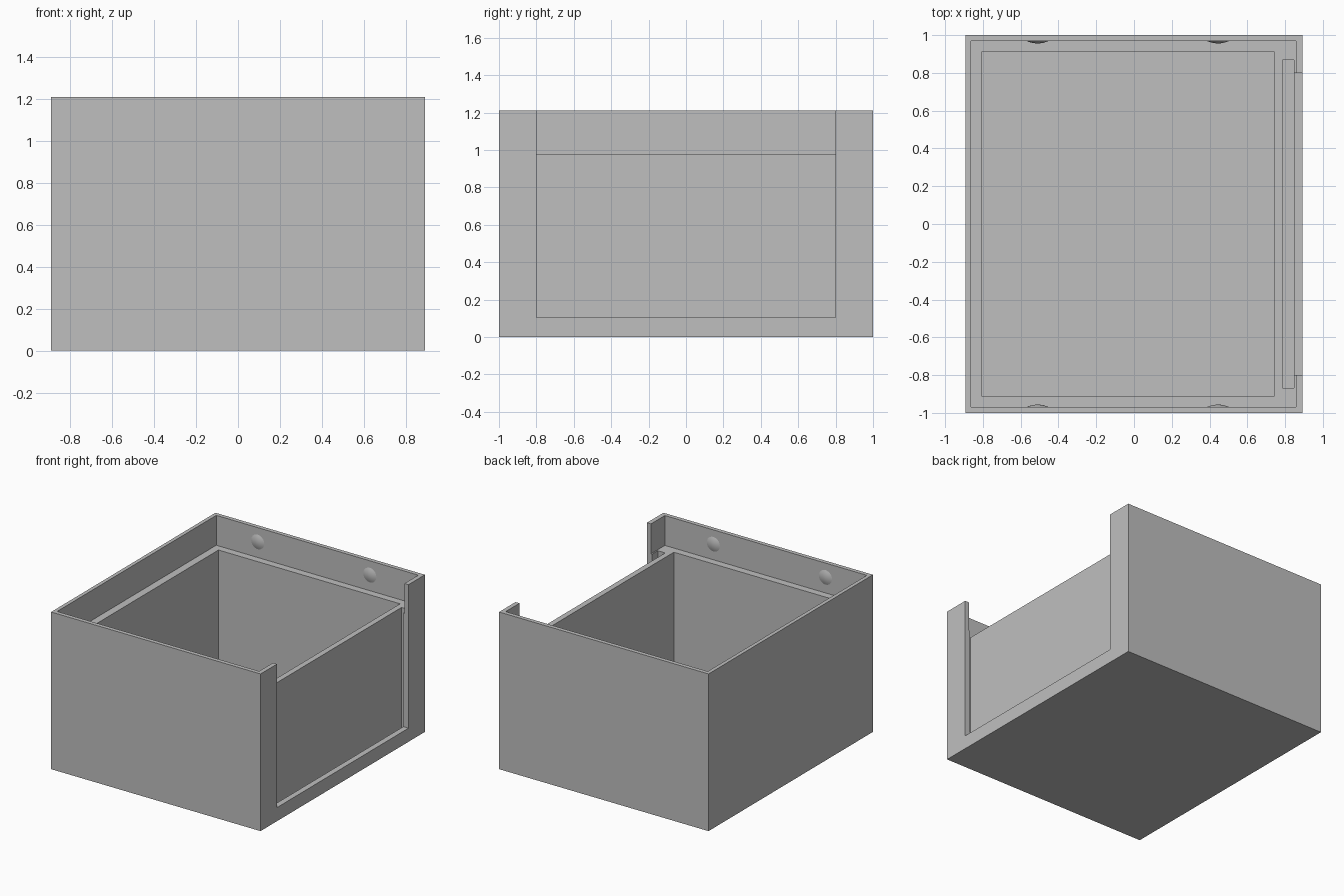
import bpy
import bmesh
from math import cos, sin, tau
from mathutils import Vector

cube = bpy.data.objects.get("Cube")
if cube:
    bpy.data.objects.remove(cube, do_unlink=True)

grey = bpy.data.materials.new("plain grey")
grey.use_nodes = True
colour = (0.52, 0.52, 0.52, 1)
grey.diffuse_color = colour
grey.node_tree.nodes["Principled BSDF"].inputs["Base Color"].default_value = colour


def add_object(name, bm):
    bmesh.ops.recalc_face_normals(bm, faces=bm.faces)
    mesh = bpy.data.meshes.new(name)
    bm.to_mesh(mesh)
    bm.free()
    mesh.materials.append(grey)
    obj = bpy.data.objects.new(name, mesh)
    bpy.context.collection.objects.link(obj)
    return obj


def box(name, low, high):
    low, high = Vector(low), Vector(high)
    bm = bmesh.new()
    bmesh.ops.create_cube(bm, size=1)
    bmesh.ops.scale(bm, vec=high - low, verts=bm.verts)
    bmesh.ops.translate(bm, vec=(low + high) / 2, verts=bm.verts)
    return add_object(name, bm)


def carve(body, name, low, high):
    cutter = box(name, low, high)
    cutter.hide_render = True
    mod = body.modifiers.new(name, "BOOLEAN")
    mod.operation = "DIFFERENCE"
    mod.solver = "EXACT"
    mod.object = cutter
    bpy.context.view_layer.objects.active = body
    bpy.ops.object.modifier_apply(modifier=name)
    bpy.data.objects.remove(cutter, do_unlink=True)


W, D, H = 0.892, 1.0, 1.21
LEDGE, ABOVE = 0.98, 1.4

# Solid body, hollowed step by step
body = box("box_body", (-W, -D, 0), (W, D, H))
carve(body, "lid_recess", (-0.863, -0.968, LEDGE), (0.858, 0.968, ABOVE))
carve(body, "inner_cavity", (-0.805, -0.912, 0.09), (0.742, 0.912, ABOVE))
carve(body, "panel_slot", (0.785, -0.868, 0.035), (0.848, 0.868, ABOVE))
carve(body, "side_window", (0.82, -0.8, 0.105), (1.0, 0.8, ABOVE))


# Shallow round bumps that hold the lid, on the inner front and back walls
def bump(name, x, side, radius=0.056, height=0.012, steps=24, rings=5):
    bm = bmesh.new()
    loops = []
    for i in range(rings):
        t = 1 - i / rings
        depth = 0.968 - height * (1 - t * t)
        loops.append([bm.verts.new((x + radius * t * cos(tau * k / steps),
                                    side * depth,
                                    1.1 + radius * t * sin(tau * k / steps)))
                      for k in range(steps)])
    tip = bm.verts.new((x, side * (0.968 - height), 1.1))
    for k in range(steps):
        n = (k + 1) % steps
        for a, b in zip(loops, loops[1:]):
            bm.faces.new((a[k], a[n], b[n], b[k]))
        bm.faces.new((loops[-1][k], loops[-1][n], tip))
    bm.faces.new(loops[0])
    obj = add_object(name, bm)
    for face in obj.data.polygons:
        face.use_smooth = len(face.vertices) < steps
    return obj


for side, wall in ((-1, "front"), (1, "back")):
    for x, place in ((-0.51, "right"), (0.445, "left")):
        bump(f"{wall}_{place}_lid_bump", x, side)
